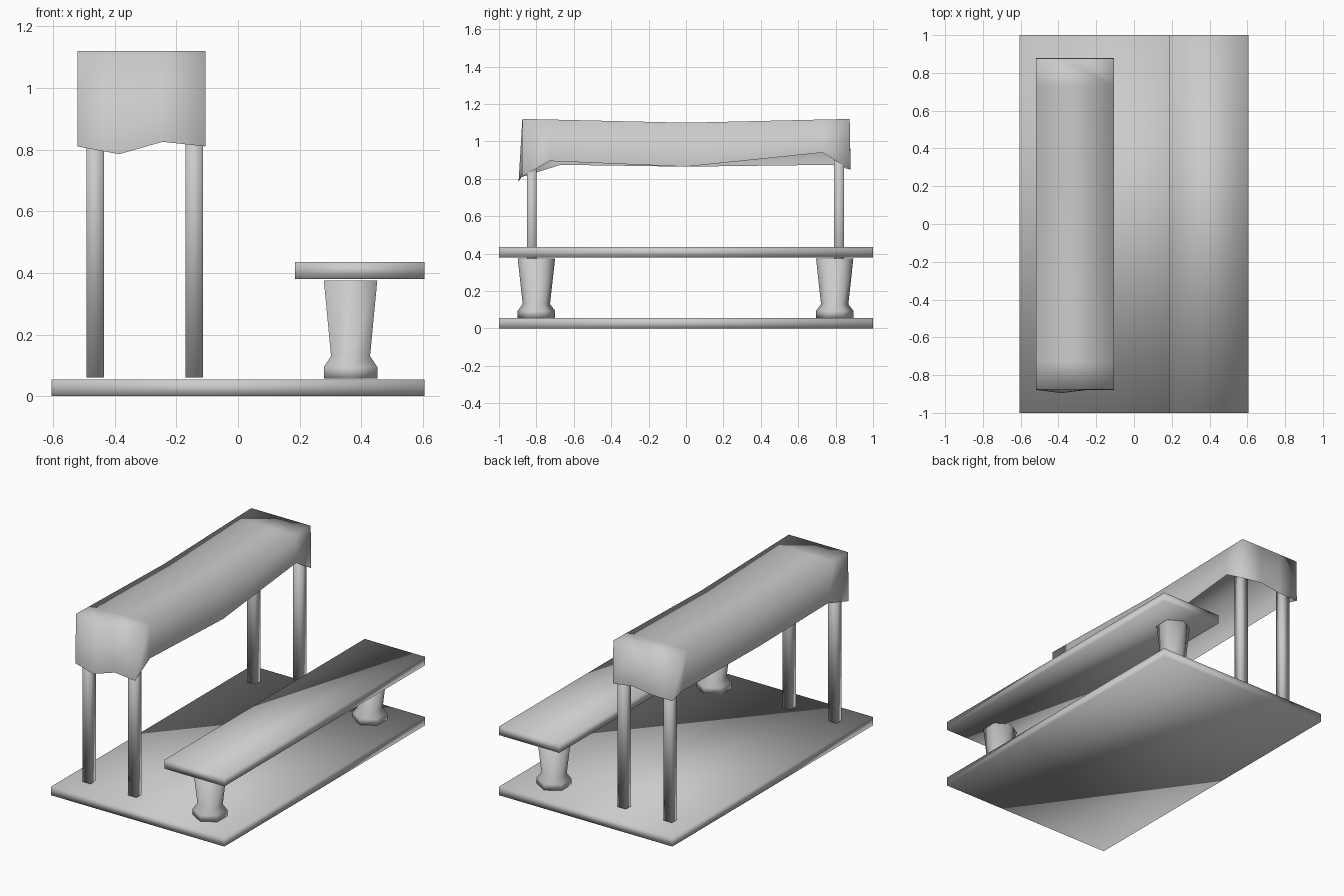
import bpy, math
from mathutils import Vector

if "Cube" in bpy.data.objects:
    bpy.data.objects.remove(bpy.data.objects["Cube"])


def make(name, verts, faces):
    me = bpy.data.meshes.new(name)
    me.from_pydata(verts, [], faces)
    me.shade_smooth()
    ob = bpy.data.objects.new(name, me)
    bpy.context.collection.objects.link(ob)
    return ob


def box(name, lo, hi):
    v = [(x, y, z) for z in (lo[2], hi[2])
         for x, y in ((lo[0], lo[1]), (hi[0], lo[1]), (hi[0], hi[1]), (lo[0], hi[1]))]
    f = [(3, 2, 1, 0), (4, 5, 6, 7)]
    f += [(i, (i + 1) % 4, 4 + (i + 1) % 4, 4 + i) for i in range(4)]
    return make(name, v, f)


def lathe(name, x, y, profile, n):
    v = []
    for r, z in profile:
        for i in range(n):
            a = math.pi / 2 + 2 * math.pi * i / n
            v.append((x + r * math.cos(a), y + r * math.sin(a), z))
    f = [(k * n + i, k * n + (i + 1) % n, (k + 1) * n + (i + 1) % n, (k + 1) * n + i)
         for k in range(len(profile) - 1) for i in range(n)]
    f += [tuple(reversed(range(n))), tuple(range(len(v) - n, len(v)))]
    return make(name, v, f)


# floor slab and bench plank
box("floor_slab", (-0.605, -1, 0), (0.605, 1, 0.055))
box("bench_seat", (0.185, -1, 0.38), (0.605, 1, 0.435))

# hexagonal turned bench legs
for label, y in (("front", -0.80), ("back", 0.795)):
    lathe(f"bench_leg_{label}", 0.365, y,
          [(0.1, 0.057), (0.1, 0.095), (0.073, 0.13), (0.1, 0.375)], 6)

# square table legs
for row, y in (("front", -0.825), ("back", 0.818)):
    for side, x in (("left", -0.463), ("right", -0.142)):
        box(f"table_leg_{row}_{side}", (x - 0.029, y - 0.026, 0.06), (x + 0.029, y + 0.026, 1.07))

# draped cloth: rim point (x, y, z) and hem point below it, counterclockwise from front left
L, R, F, B = -0.52, -0.105, -0.875, 0.875
top, sag = 1.12, 1.10
rim_hem = [
    ((L, F, top), (L, -0.878, 0.81)),
    ((-0.385, F, top), (-0.385, -0.895, 0.785)),
    ((-0.245, F, top), (-0.245, -0.878, 0.825)),
    ((R, F, top), (R, -0.878, 0.81)),
    ((R, -0.73, 1.117), (R, -0.73, 0.895)),
    ((R, 0, sag), (R, 0, 0.865)),
    ((R, 0.73, 1.117), (R, 0.73, 0.94)),
    ((R, B, top), (R, 0.88, 0.85)),
    ((-0.245, B, top), (-0.245, 0.88, 0.87)),
    ((-0.385, B, top), (-0.385, 0.88, 0.85)),
    ((L, B, top), (L, 0.88, 0.85)),
    ((L, 0.73, 1.117), (L, 0.78, 0.875)),
    ((L, 0, sag), (L, 0, 0.865)),
    ((L, -0.73, 1.117), (L, -0.67, 0.875)),
]
n = len(rim_hem)
verts = [p[0] for p in rim_hem] + [p[1] for p in rim_hem]
faces = [(n + i, n + (i + 1) % n, (i + 1) % n, i) for i in range(n)]
faces += [(0, 1, 2, 3, 4, 13), (13, 4, 5, 12), (12, 5, 6, 11), (11, 6, 7, 8, 9, 10)]
make("tablecloth", verts, faces)
